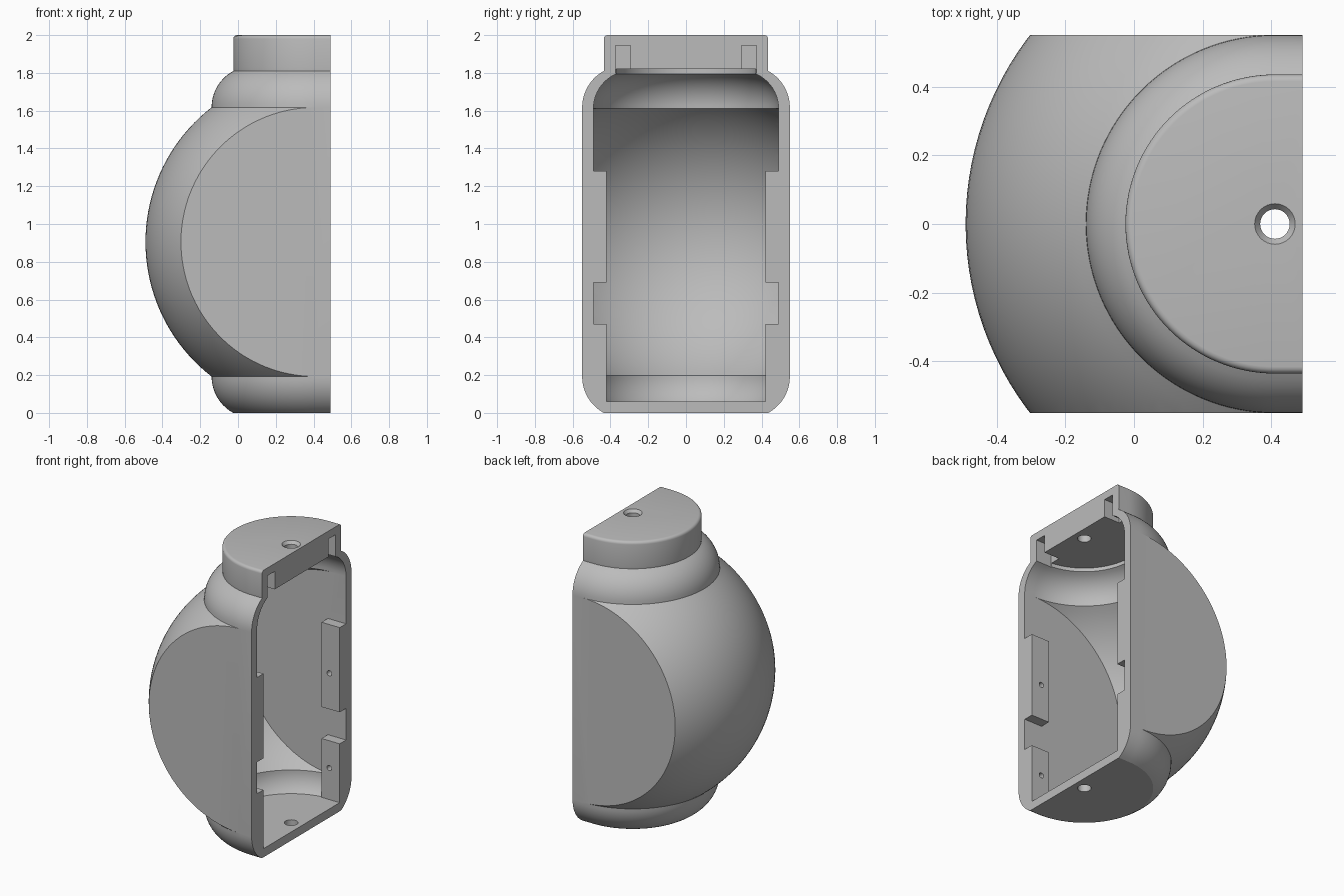
import bpy, bmesh
from math import sin, cos, radians, sqrt, asin, degrees, pi
from mathutils import Matrix, Vector

if "Cube" in bpy.data.objects:
    bpy.data.objects.remove(bpy.data.objects["Cube"], do_unlink=True)

AXIS, FACE = 0.41, 0.49      # revolve axis and the open cut face along x
MID = 0.905                  # height of the sphere centre

grey = bpy.data.materials.new("plain_grey")
grey.use_nodes = True
grey.diffuse_color = (0.5, 0.5, 0.5, 1)
grey.node_tree.nodes["Principled BSDF"].inputs["Base Color"].default_value = (0.5, 0.5, 0.5, 1)


def add_object(bm, name):
    bmesh.ops.recalc_face_normals(bm, faces=bm.faces)
    mesh = bpy.data.meshes.new(name)
    bm.to_mesh(mesh)
    bm.free()
    ob = bpy.data.objects.new(name, mesh)
    mesh.materials.append(grey)
    bpy.context.collection.objects.link(ob)
    return ob


def arc(r, z, radius, a0, a1, n):
    steps = [radians(a0 + (a1 - a0) * i / n) for i in range(n + 1)]
    return [(r + radius * cos(a), z + radius * sin(a)) for a in steps]


def half_vessel(name, profile, end_x, half_y, steps=64):
    """Half revolve with straight ends, trimmed flat on both sides."""
    bm = bmesh.new()
    rows = []
    for i in range(-1, steps + 2):
        a = pi / 2 + pi * min(max(i, 0), steps) / steps
        straight = end_x - AXIS if i in (-1, steps + 1) else 0
        rows.append([bm.verts.new((AXIS + straight + r * cos(a), r * sin(a), z))
                     for r, z in profile])
    for p, q in zip(rows, rows[1:]):
        for k in range(len(profile) - 1):
            bm.faces.new((p[k], p[k + 1], q[k + 1], q[k]))
    bm.faces.new([r[0] for r in rows])
    bm.faces.new([r[-1] for r in rows])
    bm.faces.new(rows[0] + rows[-1][::-1])
    for s in (-1, 1):
        cut = bmesh.ops.bisect_plane(bm, geom=bm.verts[:] + bm.edges[:] + bm.faces[:],
                                     plane_co=(0, s * half_y, 0), plane_no=(0, s, 0),
                                     clear_outer=True)
        edges = [e for e in cut["geom_cut"] if isinstance(e, bmesh.types.BMEdge)]
        bmesh.ops.holes_fill(bm, edges=edges, sides=0)
    return add_object(bm, name)


def box(name, x0, x1, y0, y1, z0, z1):
    bm = bmesh.new()
    size = Matrix.Diagonal((x1 - x0, y1 - y0, z1 - z0, 1))
    mid = Matrix.Translation(((x0 + x1) / 2, (y0 + y1) / 2, (z0 + z1) / 2))
    bmesh.ops.create_cube(bm, size=1, matrix=mid @ size)
    return add_object(bm, name)


def peg(name, centre, r0, r1, depth, axis="Z"):
    bm = bmesh.new()
    turn = Matrix.Rotation(pi / 2, 4, "X") if axis == "Y" else Matrix()
    bmesh.ops.create_cone(bm, cap_ends=True, segments=32, radius1=r0, radius2=r1,
                          depth=depth, matrix=Matrix.Translation(centre) @ turn)
    return add_object(bm, name)


def cut(target, tool):
    mod = target.modifiers.new("cut", "BOOLEAN")
    mod.operation, mod.solver, mod.object = "DIFFERENCE", "EXACT", tool
    bpy.context.view_layer.objects.active = target
    bpy.ops.object.modifier_apply(modifier=mod.name)
    bpy.data.objects.remove(tool, do_unlink=True)


def belly(radius, half_y):
    a = degrees(asin(sqrt(radius ** 2 - half_y ** 2) / radius))
    return arc(0, MID, radius, -a, a, 40)


# Outer body: foot, round belly, shoulder and neck
outer = (arc(0.33, 0.193, 0.22, -61.3, 0, 10)[:-1] + belly(0.9, 0.55)
         + arc(0.33, 1.617, 0.22, 0, 62, 10)[1:]
         + [(0.435, 1.83)] + arc(0.415, 1.98, 0.02, 0, 90, 4))
body = half_vessel("vessel_half", outer, FACE, 0.55)

# Hollow inside, with blocks kept along both side walls
inner = (arc(0.29, 0.2, 0.2, -44.4, 0, 8)[:-1] + belly(0.86, 0.49)
         + arc(0.29, 1.611, 0.2, 0, 66, 10)[1:] + [(0.372, 1.82)])
hollow = half_vessel("hollow", inner, FACE + 0.1, 0.49)
for s in (-1, 1):
    y0, y1 = sorted((s * 0.42, s * 0.6))
    for z0, z1 in ((0, 0.47), (0.69, 1.28)):
        cut(hollow, box("block", 0.35, 0.7, y0, y1, z0, z1))
cut(body, hollow)

# Slots beside the neck plug and screw holes in the blocks
for s in (-1, 1):
    y0, y1 = sorted((s * 0.295, s * 0.373))
    cut(body, box("slot", 0.37, 0.6, y0, y1, 1.78, 1.945))
    for z in (0.28, 0.94):
        cut(body, peg("screw_hole", (AXIS, s * 0.43, z), 0.018, 0.018, 0.08, "Y"))

# Holes through the neck and the floor, countersunk at the top
cut(body, peg("neck_hole", (AXIS, 0, 1.9), 0.043, 0.043, 0.4))
cut(body, peg("countersink", (AXIS, 0, 1.995), 0.043, 0.067, 0.03))
cut(body, peg("floor_hole", (AXIS, 0, 0.03), 0.043, 0.043, 0.2))

# Chamfer along the top of the cut face
wedge = box("wedge", -0.05, 0.05, -0.6, 0.6, -0.05, 0.05)
wedge.data.transform(Matrix.Translation((FACE + 0.025, 0, 2.025 + 0.0285))
                     @ Matrix.Rotation(pi / 4, 4, "Y"))
cut(body, wedge)

bpy.ops.object.select_all(action="DESELECT")
body.select_set(True)
bpy.context.view_layer.objects.active = body
bpy.ops.object.shade_smooth_by_angle(angle=radians(30))
